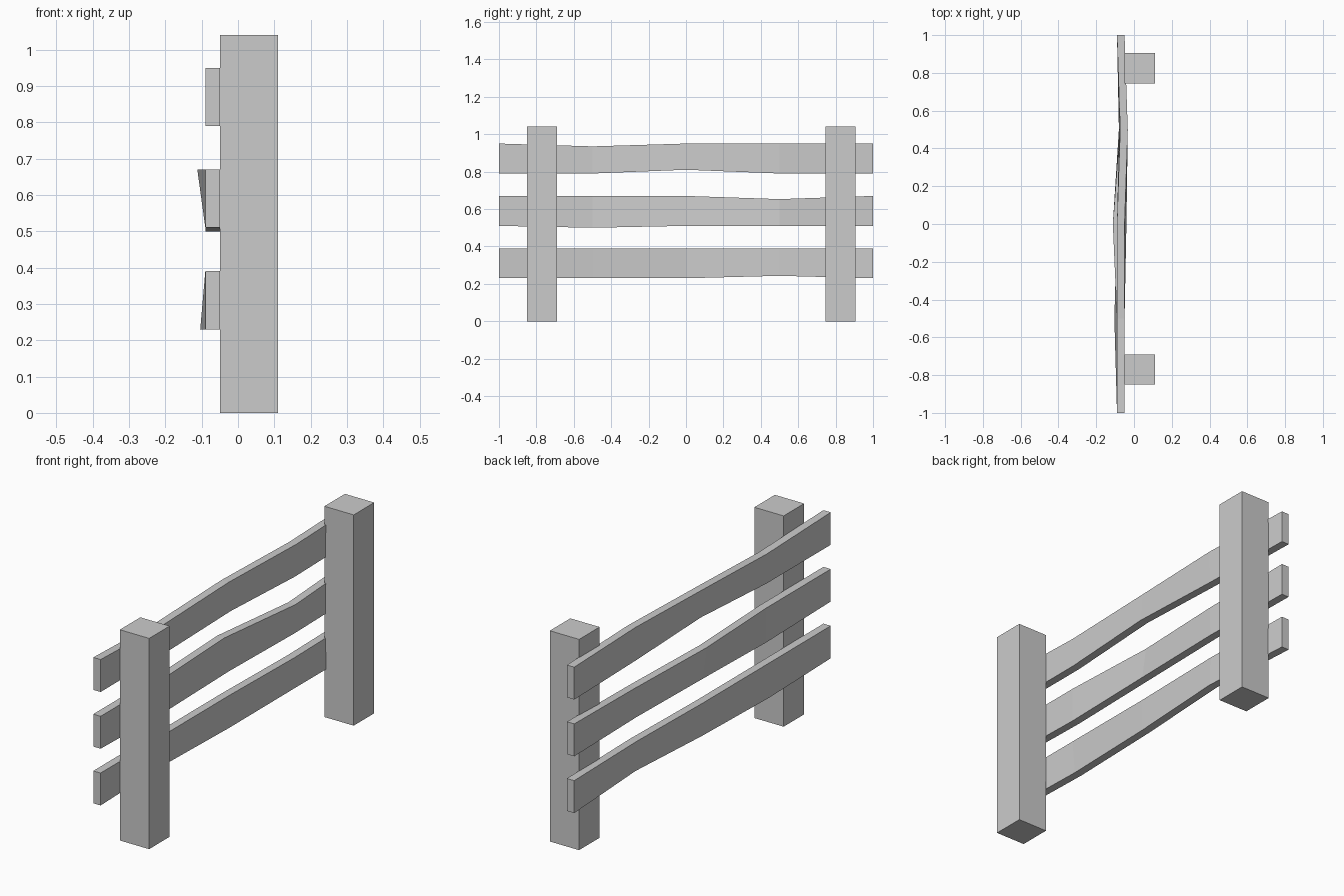
import bpy, bmesh

if "Cube" in bpy.data.objects:
    bpy.data.objects.remove(bpy.data.objects["Cube"])

STATIONS = (-1.0, -0.5, 0.0, 0.5, 1.0)


def finish(name, bm):
    bmesh.ops.recalc_face_normals(bm, faces=bm.faces)
    mesh = bpy.data.meshes.new(name)
    bm.to_mesh(mesh)
    bm.free()
    bpy.context.collection.objects.link(bpy.data.objects.new(name, mesh))


def post(name, y):
    bm = bmesh.new()
    bmesh.ops.create_cube(bm, size=1)
    for v in bm.verts:
        v.co = (v.co.x * 0.16 + 0.03, v.co.y * 0.16 + y, (v.co.z + 0.5) * 1.04)
    finish(name, bm)


# Rail: rectangular section with small warps (dx, dz) of the top and bottom edges per station
def rail(name, z, top, bottom):
    bm = bmesh.new()
    rings = []
    for i, y in enumerate(STATIONS):
        tx, tz = top.get(i, (0, 0))
        bx, bz = bottom.get(i, (0, 0))
        rings.append([bm.verts.new(p) for p in (
            (-0.09 + bx, y, z - 0.08 + bz), (-0.05 + bx, y, z - 0.08 + bz),
            (-0.05 + tx, y, z + 0.08 + tz), (-0.09 + tx, y, z + 0.08 + tz))])
    for a, b in zip(rings, rings[1:]):
        for k in range(4):
            n = (k + 1) % 4
            bm.faces.new((a[k], a[n], b[n], b[k]))
    bm.faces.new(rings[0])
    bm.faces.new(rings[-1])
    finish(name, bm)


# Two upright posts
post("front_post", -0.77)
post("back_post", 0.825)

# Three weathered rails
rail("top_rail", 0.87, {1: (0, -0.015), 3: (0.017, 0)}, {2: (0.01, 0.02), 3: (0.012, 0)})
rail("middle_rail", 0.59, {2: (-0.022, 0), 3: (0.015, -0.017)}, {1: (0, -0.01), 3: (0.01, 0)})
rail("bottom_rail", 0.31, {3: (0.01, 0)}, {1: (-0.014, 0), 3: (0.015, 0.013)})
